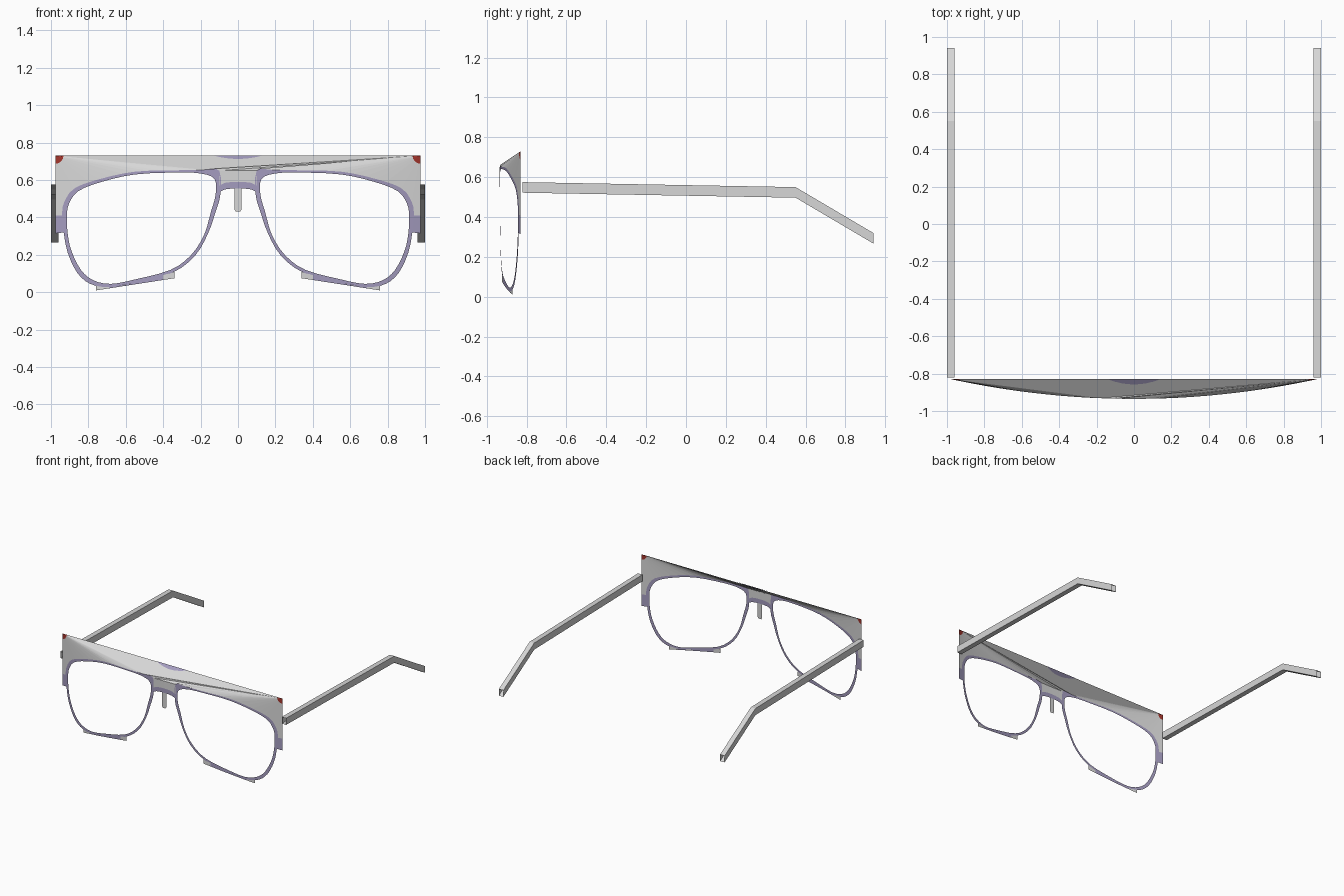
import bpy
from mathutils import Vector

if "Cube" in bpy.data.objects:
    bpy.data.objects.remove(bpy.data.objects["Cube"])


def material(name, rgb):
    m = bpy.data.materials.new(name)
    m.use_nodes = True
    m.diffuse_color = (*rgb, 1)
    m.node_tree.nodes["Principled BSDF"].inputs["Base Color"].default_value = (*rgb, 1)
    return m


GREY = material("light_grey", (0.68, 0.68, 0.68))
LILAC = material("lavender", (0.37, 0.33, 0.52))
RED = material("dark_red", (0.36, 0.035, 0.025))


def build(name, polygons, mats):
    """Make a mesh from (points, material index) polygons."""
    verts, faces, slots = [], [], []
    for pts, slot in polygons:
        faces.append(range(len(verts), len(verts) + len(pts)))
        verts += [tuple(p) for p in pts]
        slots.append(slot)
    mesh = bpy.data.meshes.new(name)
    mesh.from_pydata(verts, [], [list(f) for f in faces])
    for m in mats:
        mesh.materials.append(m)
    for poly, slot in zip(mesh.polygons, slots):
        poly.material_index = slot
    ob = bpy.data.objects.new(name, mesh)
    bpy.context.collection.objects.link(ob)
    return ob


def bent(x, z):
    """Point on the wrapped front surface."""
    return Vector((x, -0.935 + 0.11 * x * x, z))


def smooth_loop(pts, steps=3):
    """Closed Catmull-Rom curve through the points."""
    out = []
    n = len(pts)
    for i in range(n):
        a, b, c, d = (Vector(pts[(i + k) % n]) for k in (-1, 0, 1, 2))
        for s in range(steps):
            t = s / steps
            out.append(b + (c - a) * t / 2 + (2 * a - 5 * b + 4 * c - d) * t * t / 2
                       + (3 * b - a - 3 * c + d) * t ** 3 / 2)
    return out


# Lens opening and outer rim outlines, from the nose over the top and round
inner = smooth_loop([
    (.125, .605), (.2, .635), (.33, .64), (.55, .63), (.73, .59), (.855, .54),
    (.905, .47), (.915, .4), (.91, .31), (.89, .22), (.84, .12), (.775, .065),
    (.68, .045), (.545, .07), (.36, .12), (.25, .2), (.18, .31), (.145, .43), (.12, .52)])
outer = smooth_loop([
    (.1, .65), (.18, .655), (.33, .652), (.55, .645), (.74, .605), (.875, .555),
    (.93, .48), (.94, .41), (.932, .32), (.91, .21), (.86, .105), (.79, .045),
    (.69, .028), (.55, .052), (.35, .105), (.23, .195), (.16, .315), (.12, .43), (.095, .52)])
TOP_Z, BACK_Y, EDGE_X = 0.73, -0.83, 0.975
APEX = 3        # index of the point where the brow meets the top edge
HINGE = 21      # index of the point level with the bottom of the brow

top_mid = Vector((0, BACK_Y, TOP_Z))


def brow_fan(corner, ridge):
    """Fan of facets from a brow corner, with a small red tip."""
    polys = []
    for a, b in zip(ridge, ridge[1:]):
        ca, cb = (corner + (p - corner).normalized() * 0.042 for p in (a, b))
        polys += [([corner, ca, cb], 1), ([ca, a, b, cb], 0)]
    return polys


brow = []
for s, side in ((1, "left"), (-1, "right")):
    # Thin rim
    n = len(inner)
    build(side + "_rim", [
        ([bent(s * p.x, p.y) for p in (inner[i], outer[i], outer[(i + 1) % n], inner[(i + 1) % n])], 0)
        for i in range(n)], [LILAC])

    # Sloping brow facets
    corner = Vector((s * EDGE_X, BACK_Y, TOP_Z))
    ridge = [bent(s * p.x, p.y) for p in outer[APEX:HINGE + 1]]
    if s > 0:
        across = [bent(-p.x, p.y) for p in reversed(outer[:APEX + 1])]
        across += [bent(0, .65)] + [bent(p.x, p.y) for p in outer[:APEX]]
        ridge = across + ridge
    ridge = [top_mid] + ridge + [bent(s * EDGE_X, .41)]
    if s < 0:
        ridge[1] = bent(-outer[APEX].x, outer[APEX].y)
    brow += brow_fan(corner, ridge)

    # Hinge plate below the brow end
    build(side + "_hinge_plate", [(
        [bent(s * x, z) for x, z in ((.94, .41), (EDGE_X, .41), (EDGE_X, .315), (.932, .32))], 0)], [LILAC])

    # Tab under the lens, grey at both ends
    xs = (.34, .4, .48, .55, .62, .69, .76)
    tops = (.108, .092, .07, .052, .036, .028, .037)
    tab = []
    for i in range(len(xs) - 1):
        low = [.075 - (x - .34) * .155 for x in xs]
        quad = [(xs[i], low[i]), (xs[i + 1], low[i + 1]), (xs[i + 1], tops[i + 1]), (xs[i], tops[i])]
        tab.append(([bent(s * x, z) for x, z in quad], int(i in (0, len(xs) - 2))))
    build(side + "_lens_tab", tab, [LILAC, GREY])

    # Open tube temple arm, bent down at the ear
    rings = [[(s * x, y, z) for x, z in ((.96, lo), (1, lo), (1, hi), (.96, hi))]
             for y, hi, lo in ((-.82, .575, .522), (.55, .55, .497), (.94, .32, .267))]
    build(side + "_temple_arm", [
        ([a[k], a[(k + 1) % 4], b[(k + 1) % 4], b[k]], 0)
        for a, b in zip(rings, rings[1:]) for k in range(4)], [GREY])

build("brow_panel", brow, [GREY, RED])

# Bridge between the lenses: grey above, lavender arch below
bridge = []
cols = [(-.1, .535), (-.07, .55), (-.03, .555), (0, .555), (.03, .555), (.07, .55), (.1, .535)]
for (xa, za), (xb, zb) in zip(cols, cols[1:]):
    ma, mb = za + .035, zb + .035
    bridge.append(([bent(xa, .65), bent(xa, ma), bent(xb, mb), bent(xb, .65)], 0))
    bridge.append(([bent(xa, ma), bent(xa, za), bent(xb, zb), bent(xb, mb)], 1))
build("bridge", bridge, [GREY, LILAC])

# Hanging nose piece with a rounded end
build("nose_piece", [([bent(x, z) for x, z in (
    (-.02, .555), (-.02, .445), (-.012, .433), (.012, .433), (.02, .445), (.02, .555))], 0)], [GREY])

# Curved accent on the top of the brow, on both faces of the sheet
slope = Vector((0, -.1, -.075))
normal = Vector((0, -.6, .8))
steps = 8
for name, offset in (("brow_accent_outside", .003), ("brow_accent_inside", -.003)):
    pts = []
    for i in range(steps + 1):
        u = 2 * i / steps - 1
        pts.append(top_mid + Vector((.135 * u, 0, 0)) + slope * .26 * (1 - u * u) + normal * offset)
    build(name, [(pts, 0)], [LILAC])
